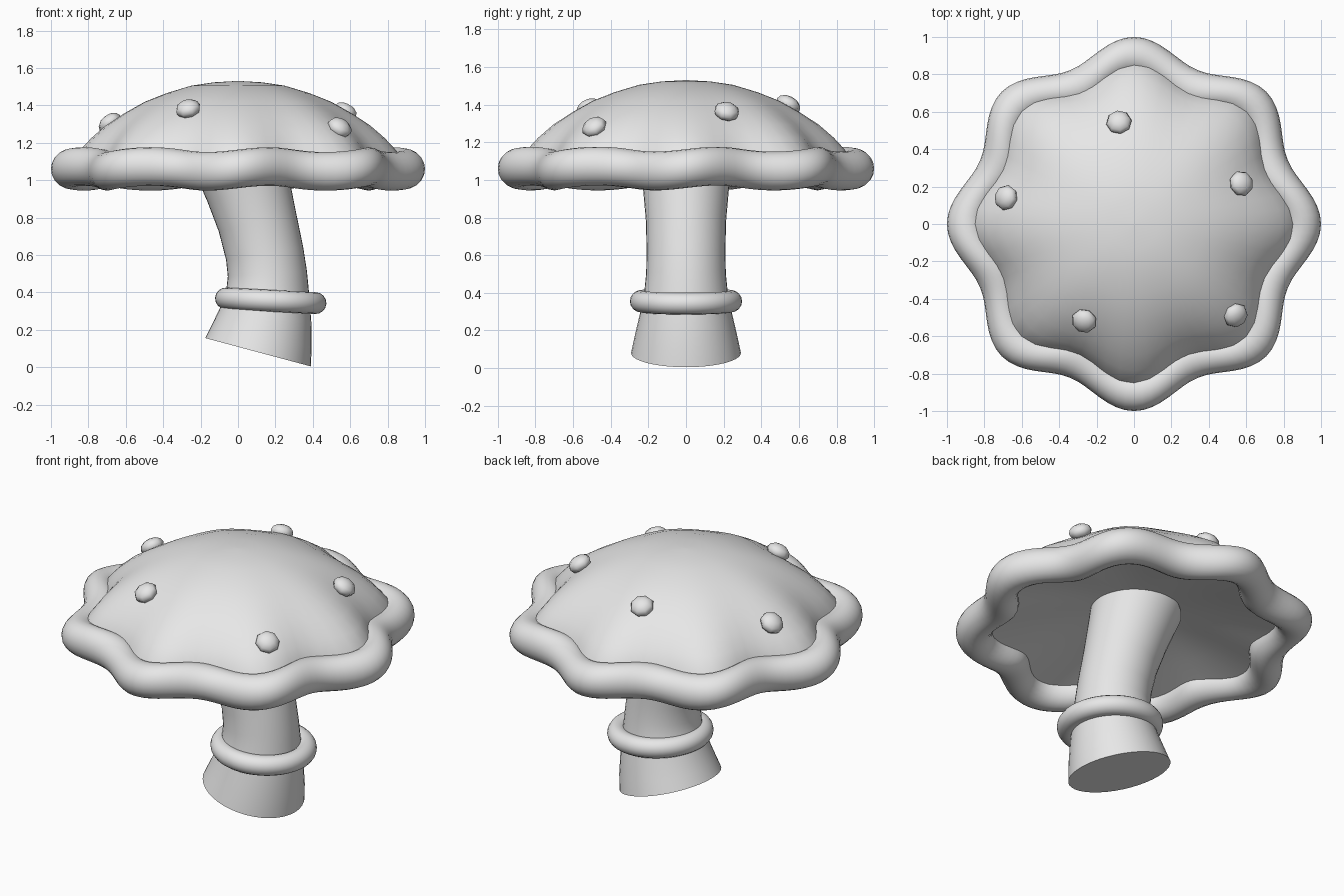
import bpy, bmesh, math
from mathutils import Vector, Matrix

cube = bpy.data.objects.get("Cube")
if cube:
    bpy.data.objects.remove(cube, do_unlink=True)

clay = bpy.data.materials.new("light_grey")
clay.use_nodes = True
GREY = (0.8, 0.8, 0.8, 1)
clay.diffuse_color = GREY
clay.node_tree.nodes["Principled BSDF"].inputs["Base Color"].default_value = GREY

LOBES = 8
RIM_R, RIM_WAVE, RIM_Z = 0.842, 0.055, 1.06


def finish(name, bm, angle=40):
    """Turn a bmesh into a smooth shaded object."""
    bmesh.ops.recalc_face_normals(bm, faces=bm.faces)
    mesh = bpy.data.meshes.new(name)
    bm.to_mesh(mesh)
    bm.free()
    mesh.materials.append(clay)
    obj = bpy.data.objects.new(name, mesh)
    bpy.context.collection.objects.link(obj)
    bpy.ops.object.select_all(action='DESELECT')
    obj.select_set(True)
    bpy.context.view_layer.objects.active = obj
    bpy.ops.object.shade_smooth_by_angle(angle=math.radians(angle))
    return obj


def loft(name, rings, loop=False, caps=False):
    """Skin a list of closed rings of points."""
    bm = bmesh.new()
    rows = [[bm.verts.new(p) for p in ring] for ring in rings]
    pairs = list(zip(rows, rows[1:])) + ([(rows[-1], rows[0])] if loop else [])
    n = len(rows[0])
    for a, b in pairs:
        for i in range(n):
            j = (i + 1) % n
            bm.faces.new((a[i], a[j], b[j], b[i]))
    if caps:
        bm.faces.new(rows[0])
        bm.faces.new(rows[-1])
    return finish(name, bm)


def angles(n):
    return [math.tau * i / n for i in range(n)]


def polar(r, a, z):
    return Vector((r * math.cos(a), r * math.sin(a), z))


def fluted(r, a):
    """Radius with lobes that grow towards the cap edge."""
    grow = (r / RIM_R) ** 3
    return r * (1 + RIM_WAVE / RIM_R * grow * math.cos(LOBES * a))


# Cap: fluted dome with a shallow hollow underside
dome = [(0.01, 1.53), (0.13, 1.523), (0.25, 1.505), (0.38, 1.465), (0.49, 1.42),
        (0.59, 1.36), (0.68, 1.295), (0.75, 1.225), (0.80, 1.16), (0.835, 1.07)]
under = [(0.80, 1.04), (0.55, 1.10), (0.28, 1.155), (0.01, 1.19)]
loft("cap", [[polar(fluted(r, a), a, z) for a in angles(64)]
             for r, z in dome + under], caps=True)

# Rolled rim: round tube following the wavy edge
rim = []
for a in angles(128):
    centre_r = RIM_R + RIM_WAVE * math.cos(LOBES * a)
    centre_z = RIM_Z + 0.013 * math.sin(LOBES * a)
    rim.append([polar(centre_r + 0.103 * math.cos(t), a, centre_z + 0.103 * math.sin(t))
                for t in angles(20)])
loft("cap_rim", rim, loop=True)

# Stem: bent and flared, each station is x, z, radius, lean in degrees
stations = [(0.107, 0.08, 0.292, 15), (0.125, 0.16, 0.275, 12), (0.147, 0.28, 0.247, 8),
            (0.159, 0.40, 0.222, 3), (0.157, 0.50, 0.212, -4), (0.142, 0.61, 0.209, -10),
            (0.103, 0.78, 0.213, -15), (0.055, 0.95, 0.228, -17), (0.015, 1.08, 0.243, -18),
            (-0.022, 1.19, 0.255, -18)]
stem = []
for x, z, r, lean in stations:
    place = Matrix.Translation((x, 0, z)) @ Matrix.Rotation(math.radians(lean), 4, 'Y')
    stem.append([place @ polar(r, a, 0) for a in angles(40)])
loft("stem", stem, caps=True)

# Collar ring around the stem
place = Matrix.Translation((0.175, 0, 0.355)) @ Matrix.Rotation(math.radians(3), 4, 'Y')
loft("stem_ring", [[place @ polar(0.24 + 0.058 * math.cos(t), a, 0.058 * math.sin(t))
                    for t in angles(16)] for a in angles(48)], loop=True)

# Spots: flattened balls sitting on the dome
CURVE = 1.16
for i, (x, y) in enumerate([(-0.08, 0.54), (-0.68, 0.14), (0.57, 0.215),
                            (0.54, -0.485), (-0.265, -0.515)]):
    normal = Vector((x, y, math.sqrt(CURVE ** 2 - x * x - y * y))).normalized()
    centre = normal * (CURVE + 0.008) + Vector((0, 0, 1.53 - CURVE))
    turn = normal.to_track_quat('Z', 'Y').to_matrix().to_4x4()
    bm = bmesh.new()
    bmesh.ops.create_uvsphere(bm, u_segments=8, v_segments=6, radius=0.069)
    bmesh.ops.transform(bm, verts=bm.verts, matrix=Matrix.Translation(centre) @ turn
                        @ Matrix.Diagonal((1, 1, 0.65, 1)))
    finish(f"spot_{i + 1}", bm, 80)
